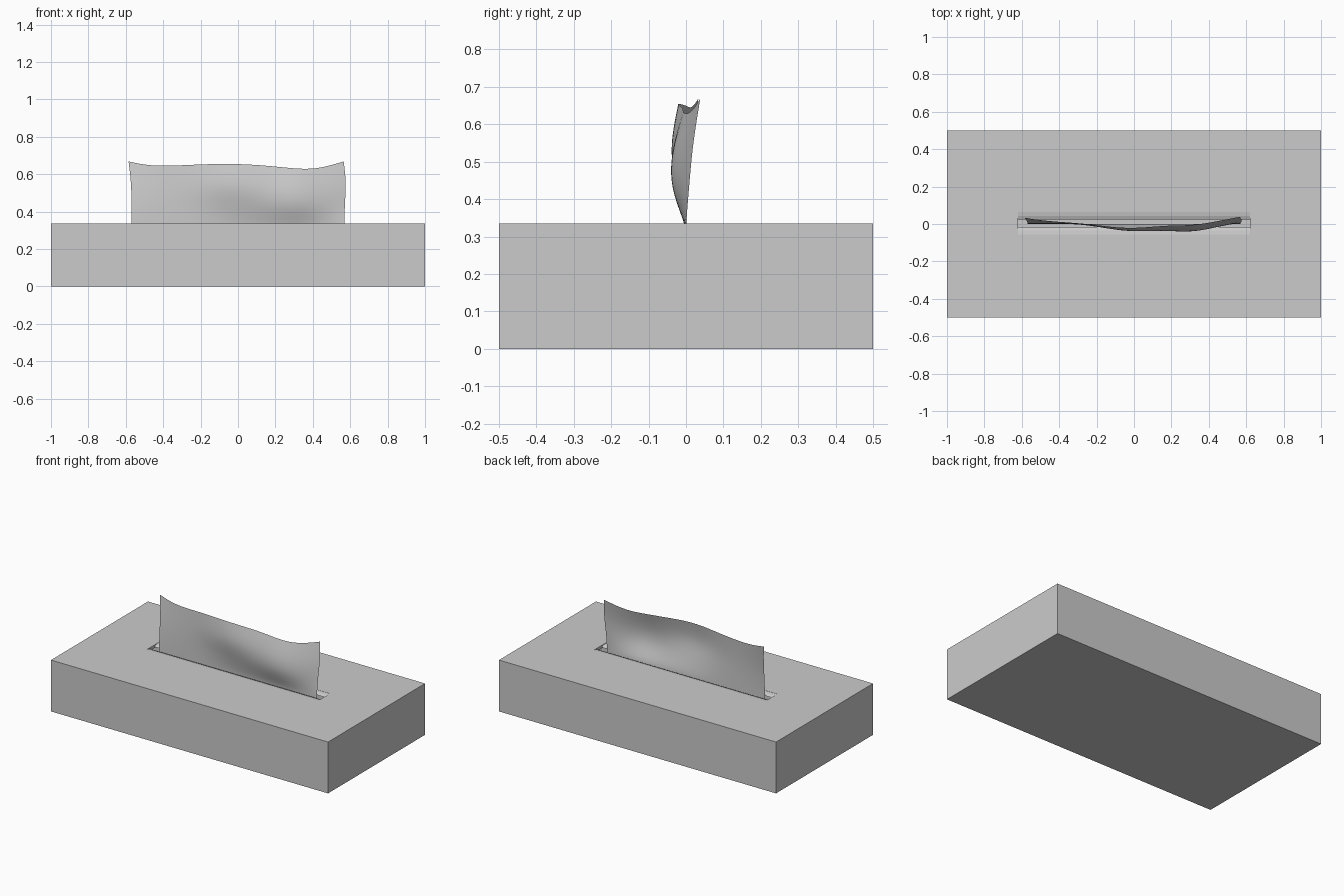
import bpy, bmesh

if "Cube" in bpy.data.objects:
    bpy.data.objects.remove(bpy.data.objects["Cube"], do_unlink=True)

grey = bpy.data.materials.new("light_grey")
grey.use_nodes = True
colour = (0.6, 0.6, 0.6, 1)
grey.diffuse_color = colour
grey.node_tree.nodes["Principled BSDF"].inputs["Base Color"].default_value = colour

HEIGHT = 0.335
SLOT_X, SLOT_MIN, SLOT_MAX = 0.62, -0.055, 0.063


def finish(name, bm):
    mesh = bpy.data.meshes.new(name)
    bm.to_mesh(mesh)
    bm.free()
    mesh.materials.append(grey)
    obj = bpy.data.objects.new(name, mesh)
    bpy.context.collection.objects.link(obj)
    return obj


def sheet(name, rows):
    """Quad grid through rows of points."""
    bm = bmesh.new()
    grid = [[bm.verts.new(p) for p in row] for row in rows]
    for low, high in zip(grid, grid[1:]):
        for i in range(len(low) - 1):
            bm.faces.new((low[i], low[i + 1], high[i + 1], high[i]))
    return finish(name, bm)


def ring(bm, x, y0, y1, z):
    return [bm.verts.new(p) for p in ((-x, y0, z), (x, y0, z), (x, y1, z), (-x, y1, z))]


# Carton: closed base and sides, top with a slot and a short lip
bm = bmesh.new()
rings = [ring(bm, 1, -0.5, 0.5, 0), ring(bm, 1, -0.5, 0.5, HEIGHT),
         ring(bm, SLOT_X, SLOT_MIN, SLOT_MAX, HEIGHT),
         ring(bm, SLOT_X, SLOT_MIN, SLOT_MAX, HEIGHT - 0.02)]
bm.faces.new(rings[0][::-1])
for a, b in zip(rings, rings[1:]):
    for i in range(4):
        j = (i + 1) % 4
        bm.faces.new((a[i], a[j], b[j], b[i]))
finish("carton", bm)

# Film flaps dipping gently from the slot rim to the slit
for name, rim, lip in (("front_film", SLOT_MIN, -0.015), ("back_film", SLOT_MAX, 0.023)):
    profile = [(rim, HEIGHT - 0.001), ((rim + lip) / 2, HEIGHT - 0.004), (lip, HEIGHT - 0.012)]
    if rim > lip:
        profile.reverse()
    sheet(name, [[(-SLOT_X, y, z), (SLOT_X, y, z)] for y, z in profile])

# Tissue: one rippled sheet rising out of the slit
stations = (-0.57, -0.46, -0.25, -0.04, 0.17, 0.31, 0.43, 0.57)
rim_z = (0.668, 0.640, 0.650, 0.658, 0.645, 0.628, 0.627, 0.668)
ripples = [
    (0.00, (0,) * 8),
    (0.12, (0,) * 8),
    (0.40, (0.004, 0, 0, -0.022, -0.036, -0.047, -0.024, 0.009)),
    (0.68, (0.014, 0.005, -0.002, -0.056, -0.036, -0.046, -0.016, 0.018)),
    (1.00, (0.033, 0.014, 0.003, -0.030, -0.006, -0.009, 0.012, 0.038)),
]
base = 0.29
rows = []
for t, ys in ripples:
    row = [[x, y, base + (top - base) * t] for x, y, top in zip(stations, ys, rim_z)]
    if t == 1:
        row[0][0] -= 0.015
        row[-1][0] -= 0.005
    elif t > 0.6:
        row[-1][0] += 0.01
    rows.append(row)
tissue = sheet("tissue", rows)
sub = tissue.modifiers.new("soft_folds", "SUBSURF")
sub.levels = sub.render_levels = 3
sub.boundary_smooth = "PRESERVE_CORNERS"
for face in tissue.data.polygons:
    face.use_smooth = True
